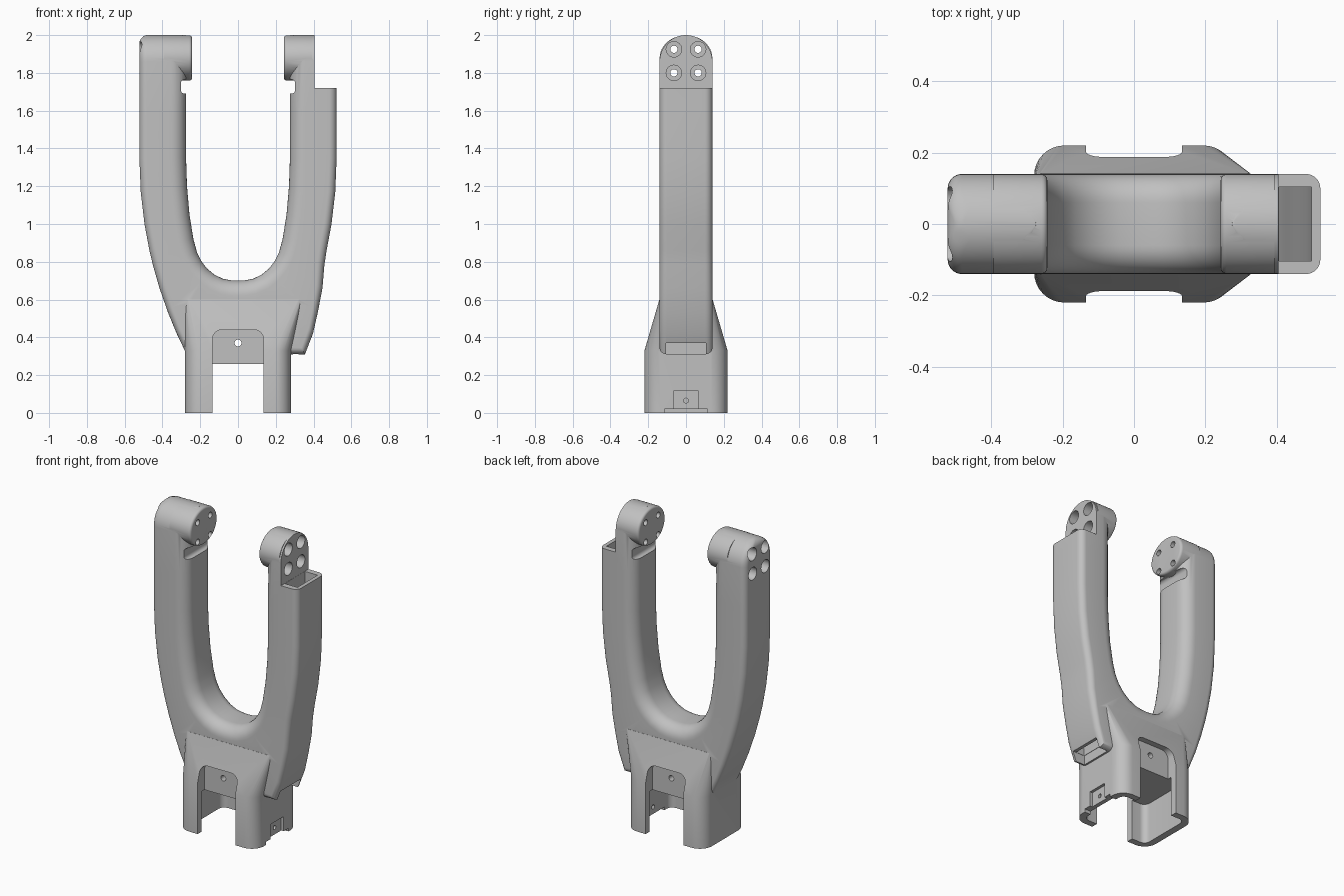
import bpy, bmesh, math
from mathutils import Matrix, Vector

cube = bpy.data.objects.get("Cube")
if cube:
    bpy.data.objects.remove(cube)

gray = bpy.data.materials.new("plain gray")
gray.use_nodes = True
COLOUR = (0.53, 0.53, 0.53, 1)
gray.diffuse_color = COLOUR
gray.node_tree.nodes["Principled BSDF"].inputs["Base Color"].default_value = COLOUR


def finish(bm, name):
    bmesh.ops.recalc_face_normals(bm, faces=bm.faces)
    if bm.calc_volume(signed=True) < 0:
        bmesh.ops.reverse_faces(bm, faces=bm.faces)
    mesh = bpy.data.meshes.new(name)
    bm.to_mesh(mesh)
    bm.free()
    mesh.materials.append(gray)
    obj = bpy.data.objects.new(name, mesh)
    bpy.context.collection.objects.link(obj)
    return obj


def side_prism(points, y0, y1):
    """Extrude a closed x, z outline from y0 to y1."""
    bm = bmesh.new()
    face = bm.faces.new([bm.verts.new((x, y0, z)) for x, z in points])
    new = bmesh.ops.extrude_face_region(bm, geom=[face])["geom"]
    moved = [v for v in new if isinstance(v, bmesh.types.BMVert)]
    bmesh.ops.translate(bm, vec=(0, y1 - y0, 0), verts=moved)
    return bm


def round_edges(bm, test, radius, segments=6):
    edges = [e for e in bm.edges if test(*[v.co for v in e.verts])]
    bmesh.ops.bevel(bm, geom=edges, offset=radius, segments=segments, profile=0.5,
                    affect='EDGES', clamp_overlap=False)


def box(name, x0, x1, y0, y1, z0, z1):
    return finish(side_prism([(x0, z0), (x1, z0), (x1, z1), (x0, z1)], y0, y1), name)


def rod(name, axis, radius, start, end, a, b):
    """Cylinder along x or y; a is the other horizontal coordinate, b the height."""
    bm = bmesh.new()
    bmesh.ops.create_cone(bm, cap_ends=True, segments=24, radius1=radius,
                          radius2=radius, depth=end - start)
    turn = Matrix.Rotation(math.pi / 2, 4, 'Y' if axis == 'x' else 'X')
    mid = (start + end) / 2
    place = (mid, a, b) if axis == 'x' else (a, mid, b)
    bm.transform(Matrix.Translation(place) @ turn)
    return finish(bm, name)


def boolean(target, other, operation='DIFFERENCE'):
    mod = target.modifiers.new("cut", 'BOOLEAN')
    mod.object, mod.operation, mod.solver = other, operation, 'EXACT'
    bpy.ops.object.select_all(action='DESELECT')
    bpy.context.view_layer.objects.active = target
    target.select_set(True)
    bpy.ops.object.modifier_apply(modifier=mod.name)
    bpy.data.objects.remove(other)


def rounded_rect(s0, s1, hy, r0, r1):
    """Outline in s, y with corner radius r0 at the s0 end and r1 at the s1 end."""
    pts = []
    corners = [(s1 - r1, hy - r1, r1), (s0 + r0, hy - r0, r0),
               (s0 + r0, r0 - hy, r0), (s1 - r1, r1 - hy, r1)]
    for i, (cs, cy, r) in enumerate(corners):
        for k in range(9):
            a = math.pi / 2 * (i + k / 8)
            pts.append((cs + r * math.cos(a), cy + r * math.sin(a)))
    return pts


def skin(rings):
    bm = bmesh.new()
    loops = [[bm.verts.new(p) for p in ring] for ring in rings]
    for lo, hi in zip(loops, loops[1:]):
        for i in range(len(lo)):
            j = (i + 1) % len(lo)
            bm.faces.new((lo[i], lo[j], hi[j], hi[i]))
    bm.faces.new(loops[0])
    bm.faces.new(loops[-1])
    return bm


def stack(levels):
    """Rounded rectangles stacked upwards: x0, x1, half depth, radius, height."""
    return skin([[(s, y, z) for s, y in rounded_rect(x0, x1, hy, r, r)]
                 for x0, x1, hy, r, z in levels])


# Fork: sections run from the inner U curve to the outer curve
HALF, OUT, ARCH_Z = 0.14, 0.522, 1.86


def outer_x(z):
    d = max(0, 1.35 - z)
    return OUT - 2.29 + math.sqrt(2.29 ** 2 - d * d)


def section(p, q, hy=HALF):
    p, q = Vector((p[0], 0, p[1])), Vector((q[0], 0, q[1]))
    d = (q - p).normalized()
    outline = rounded_rect(0, (q - p).length, hy, min(0.08, hy * 0.9), min(0.04, hy * 0.9))
    return [p + d * s + Vector((0, y, 0)) for s, y in outline]


def half_fork(side, bulge):
    rings = []
    # arched top with a softened outer rim
    for i in range(12, -1, -1):
        t = math.radians(86) * i / 12
        h = HALF * math.sin(t)
        over = max(0, h - HALF + 0.045)
        x = OUT - 0.045 + math.sqrt(0.045 ** 2 - over ** 2)
        z = ARCH_Z + h
        rings.append(section((side * 0.275, z), (side * x, z), HALF * math.cos(t)))
    # arm and half of the U: inner x, inner z, outer z
    for x, z, zo in [(0.275, 1.6, 1.6), (0.275, 1.35, 1.35), (0.27, 1.2, 1.17),
                     (0.257, 1.05, 1.0), (0.236, 0.92, 0.86), (0.217, 0.85, 0.78),
                     (0.195, 0.805, 0.66), (0.18, 0.785, 0.53), (0.165, 0.765, 0.42),
                     (0.125, 0.732, 0.31)]:
        rings.append(section((side * x, z), (side * bulge.get(zo, outer_x(zo)), zo)))
    for x, z, xo in [(0.08, 0.71, 0.15), (0.04, 0.702, 0.07)]:
        rings.append(section((side * x, z), (side * xo, 0.31)))
    return rings


cover = {0.78: 0.457, 0.66: 0.447, 0.53: 0.422, 0.42: 0.397, 0.31: 0.355}
left_rings = half_fork(1, cover)
right_rings = half_fork(-1, {})
fork = finish(skin(right_rings + [section((0, 0.7), (0, 0.31))] + left_rings[::-1]), "fork")

# Relief notches below the mounting heads, then the heads
for s in (-1, 1):
    x0, x1 = sorted((s * 0.2, s * 0.303))
    bm = side_prism([(x0, 1.69), (x1, 1.69), (x1, 1.765), (x0, 1.765)], -0.2, 0.2)
    round_edges(bm, lambda a, b: abs(a.y - b.y) > 0.1 and abs(a.x) > 0.3, 0.02, 4)
    boolean(fork, finish(bm, "notch"))
    bm = bmesh.new()
    bmesh.ops.create_cone(bm, cap_ends=True, segments=48, radius1=0.1395,
                          radius2=0.1395, depth=0.15)
    round_edges(bm, lambda a, b: -s * a.z > 0.07 and -s * b.z > 0.07, 0.016, 4)
    turn = Matrix.Rotation(math.pi / 2, 4, 'Y')
    squash = Matrix.Diagonal((1, 1, 0.86, 1))
    bm.transform(Matrix.Translation((s * 0.318, 0, 1.879)) @ squash @ turn)
    boolean(fork, finish(bm, "mounting_head"), 'UNION')

# Flared base
base = stack([(-0.28, 0.28, 0.22, 0.085, 0), (-0.28, 0.28, 0.22, 0.085, 0.33),
              (-0.28, 0.34, 0.141, 0.02, 0.6)])
boolean(fork, finish(base, "base"), 'UNION')

# Hollow underside, and arched slots at front and back
boolean(fork, finish(stack([(-0.235, 0.235, 0.178, 0.04, -0.1),
                            (-0.235, 0.235, 0.178, 0.04, 0.26)]), "cavity"))
for y0, y1 in ((-0.3, -0.15), (0.15, 0.3)):
    bm = side_prism([(-0.135, -0.1), (0.135, -0.1), (0.135, 0.44), (-0.135, 0.44)], y0, y1)
    round_edges(bm, lambda a, b: abs(a.y - b.y) > 0.1 and a.z > 0.4, 0.05)
    boolean(fork, finish(bm, "slot"))
boolean(fork, rod("pin_hole", 'y', 0.018, -0.3, 0.3, 0, 0.37))

# Cable channel inside the left arm, open at both ends
channel = [(0.497, 1.9), (0.497, 1.35), (0.483, 1.12), (0.455, 0.95), (0.43, 0.78),
           (0.42, 0.66), (0.395, 0.53), (0.368, 0.42), (0.33, 0.25), (0.292, 0.25),
           (0.295, 0.4), (0.335, 0.65), (0.375, 0.95), (0.4, 1.2), (0.406, 1.4), (0.406, 1.9)]
boolean(fork, finish(side_prism(channel, -0.103, 0.103), "channel"))
boolean(fork, box("top_step", 0.405, 0.7, -0.3, 0.3, 1.72, 2.2))
boolean(fork, box("channel_mouth", 0.292, 0.6, -0.105, 0.105, 0.25, 0.37))

# Connector pocket on the base's left wall
boolean(fork, box("pocket", 0.262, 0.4, -0.067, 0.067, 0.01, 0.115))
boolean(fork, box("wall_notch", 0.2, 0.4, -0.115, 0.115, -0.1, 0.02))
boolean(fork, rod("pocket_hole", 'x', 0.013, 0.2, 0.4, 0, 0.065))

# Screw holes with counterbores through both heads
for y in (-0.064, 0.064):
    for z in (1.8, 1.925):
        boolean(fork, rod("screw_hole", 'x', 0.019, -0.8, 0.8, y, z))
        boolean(fork, rod("counterbore", 'x', 0.041, -0.8, -0.33, y, z))
        boolean(fork, rod("counterbore", 'x', 0.041, 0.33, 0.8, y, z))

bpy.ops.object.select_all(action='DESELECT')
fork.select_set(True)
bpy.context.view_layer.objects.active = fork
bpy.ops.object.shade_smooth_by_angle(angle=math.radians(32))
